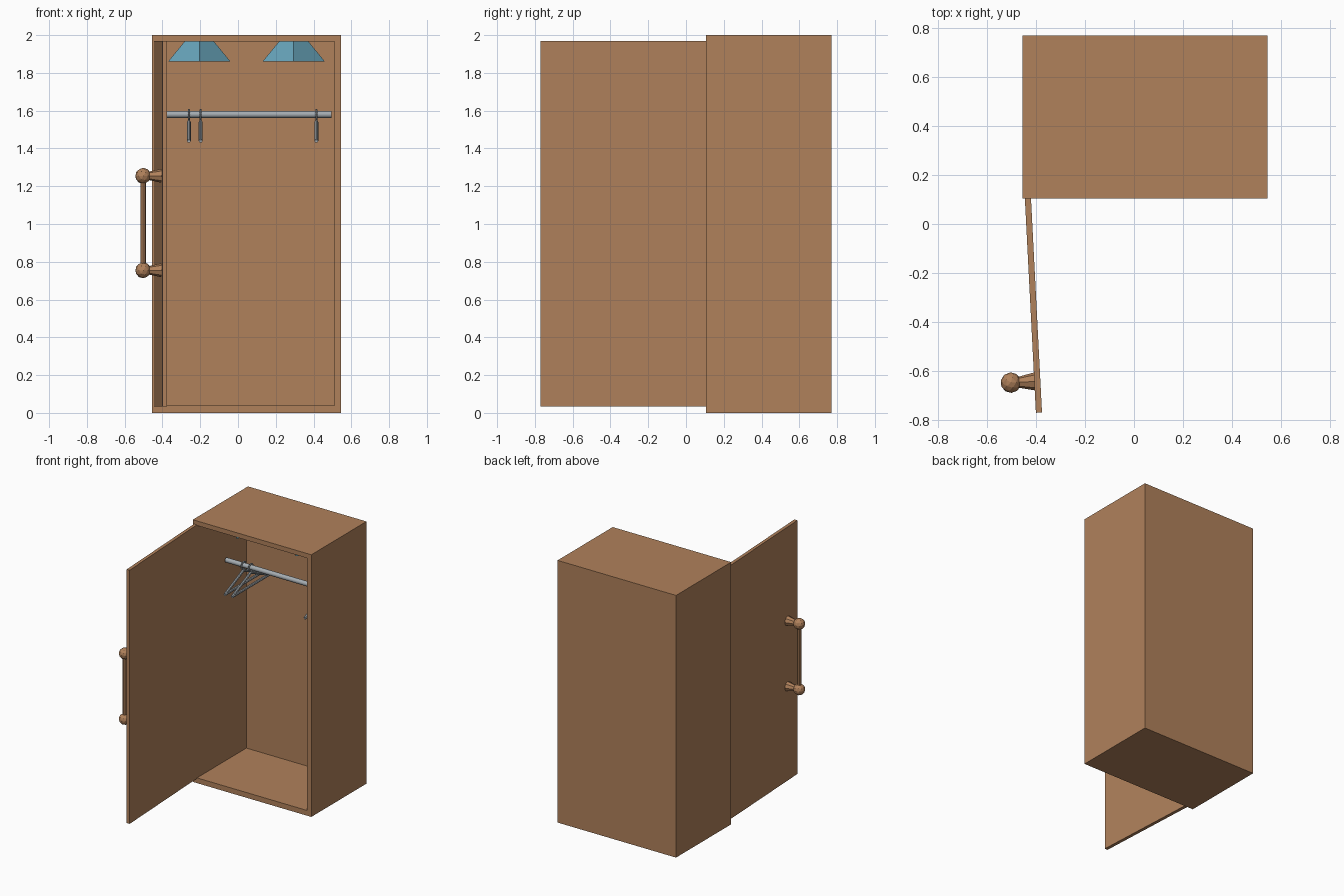
import bpy, bmesh, math
from mathutils import Vector, Matrix

if "Cube" in bpy.data.objects:
    bpy.data.objects.remove(bpy.data.objects["Cube"], do_unlink=True)


def material(name, rgb):
    m = bpy.data.materials.new(name)
    m.use_nodes = True
    m.diffuse_color = (*rgb, 1)
    m.node_tree.nodes["Principled BSDF"].inputs["Base Color"].default_value = (*rgb, 1)
    return m


wood = material("brown wood", (0.434, 0.220, 0.105))
metal = material("grey metal", (0.376, 0.413, 0.440))
blue = material("blue shade", (0.138, 0.376, 0.497))


def finish(bm, name, mat):
    mesh = bpy.data.meshes.new(name)
    bmesh.ops.recalc_face_normals(bm, faces=bm.faces)
    bm.to_mesh(mesh)
    bm.free()
    mesh.materials.append(mat)
    ob = bpy.data.objects.new(name, mesh)
    bpy.context.collection.objects.link(ob)
    return ob


def add_box(bm, lo, hi):
    lo, hi = Vector(lo), Vector(hi)
    mat = Matrix.Translation((lo + hi) / 2) @ Matrix.Diagonal((*(hi - lo), 1))
    return bmesh.ops.create_cube(bm, size=1, matrix=mat)


def add_rod(bm, a, b, r1, r2=None, sides=8):
    a, b = Vector(a), Vector(b)
    rot = (b - a).to_track_quat('Z', 'Y').to_matrix().to_4x4()
    bmesh.ops.create_cone(bm, cap_ends=True, segments=sides, radius1=r1,
                          radius2=r1 if r2 is None else r2, depth=(b - a).length,
                          matrix=Matrix.Translation((a + b) / 2) @ rot)


# Cabinet: one box with a framed, hollowed front
bm = bmesh.new()
add_box(bm, (-0.455, 0.105, 0), (0.545, 0.77, 2))
bm.normal_update()
front = min(bm.faces, key=lambda f: f.normal.y)
bmesh.ops.inset_region(bm, faces=[front], thickness=0.05)
for v in front.verts:
    v.co.z = 1.965 if v.co.z > 1 else 0.04
cavity = bmesh.ops.extrude_discrete_faces(bm, faces=[front])["faces"][0]
for v in cavity.verts:
    v.co.y = 0.70
finish(bm, "cabinet", wood)

# Open door, swung about its hinge edge
hinge = Vector((-0.433, 0.105, 0))
swing = Vector((0.045, -0.875))
length = swing.length
place = Matrix.Translation(hinge) @ Matrix.Rotation(math.atan2(swing.x, -swing.y), 4, 'Z')
bm = bmesh.new()
add_box(bm, (-0.0125, -length, 0.035), (0.0125, 0, 1.97))
bm.transform(place)
finish(bm, "door", wood)

# Handle on the outer side of the door: ball ends, flared stems, upright grip
hy = -0.748
ball_x = -0.108
levels = (0.755, 1.255)
for z, tag in zip(levels, ("lower", "upper")):
    bm = bmesh.new()
    add_rod(bm, (-0.01, hy, z), (ball_x + 0.03, hy, z), 0.037, 0.022)
    bm.transform(place)
    finish(bm, tag + "_handle_stem", wood)
    bm = bmesh.new()
    bmesh.ops.create_icosphere(bm, subdivisions=2, radius=0.042,
                               matrix=Matrix.Translation((ball_x, hy, z)))
    bm.transform(place)
    finish(bm, tag + "_handle_ball", wood)
bm = bmesh.new()
add_rod(bm, (ball_x, hy, levels[0]), (ball_x, hy, levels[1]), 0.015)
bm.transform(place)
finish(bm, "handle_grip", wood)

# Hanging rail
mid = 0.437
bm = bmesh.new()
add_rod(bm, (-0.405, mid, 1.58), (0.495, mid, 1.58), 0.018, sides=16)
rail = finish(bm, "rail", metal)


# Hangers: ring around the rail and a triangle running front to back
def hanger(index, x):
    bm = bmesh.new()
    steps = 12
    ring = [(x, mid + 0.027 * math.cos(t), 1.577 + 0.027 * math.sin(t))
            for t in (2 * math.pi * i / steps for i in range(steps))]
    for i, p in enumerate(ring):
        add_rod(bm, p, ring[(i + 1) % steps], 0.006, sides=6)
    apex = (x, mid, 1.54)
    ends = [(x, mid + s * 0.224, 1.44) for s in (-1, 1)]
    for a, b in ((apex, ends[0]), (apex, ends[1]), (ends[0], ends[1])):
        add_rod(bm, a, b, 0.01)
    finish(bm, f"hanger_{index}", metal)


for i, x in enumerate((-0.26, -0.198, 0.415), 1):
    hanger(i, x)

# Four-sided lamp shades under the ceiling, corners facing front
for x, tag in ((-0.205, "right"), (0.295, "left")):
    bm = bmesh.new()
    add_rod(bm, (0, 0, 1.86), (0, 0, 1.966), 0.165, 0.078, sides=4)
    # keep a corner on the front axis
    corner = min(bm.verts, key=lambda v: v.co.z)
    angle = math.atan2(corner.co.y, corner.co.x)
    bm.transform(Matrix.Translation((x, mid, 0)) @ Matrix.Rotation(-angle, 4, 'Z'))
    finish(bm, tag + "_lamp_shade", blue)

# Smooth the round rail, keeping its ends crisp
bpy.ops.object.select_all(action='DESELECT')
rail.select_set(True)
bpy.context.view_layer.objects.active = rail
bpy.ops.object.shade_smooth_by_angle()
